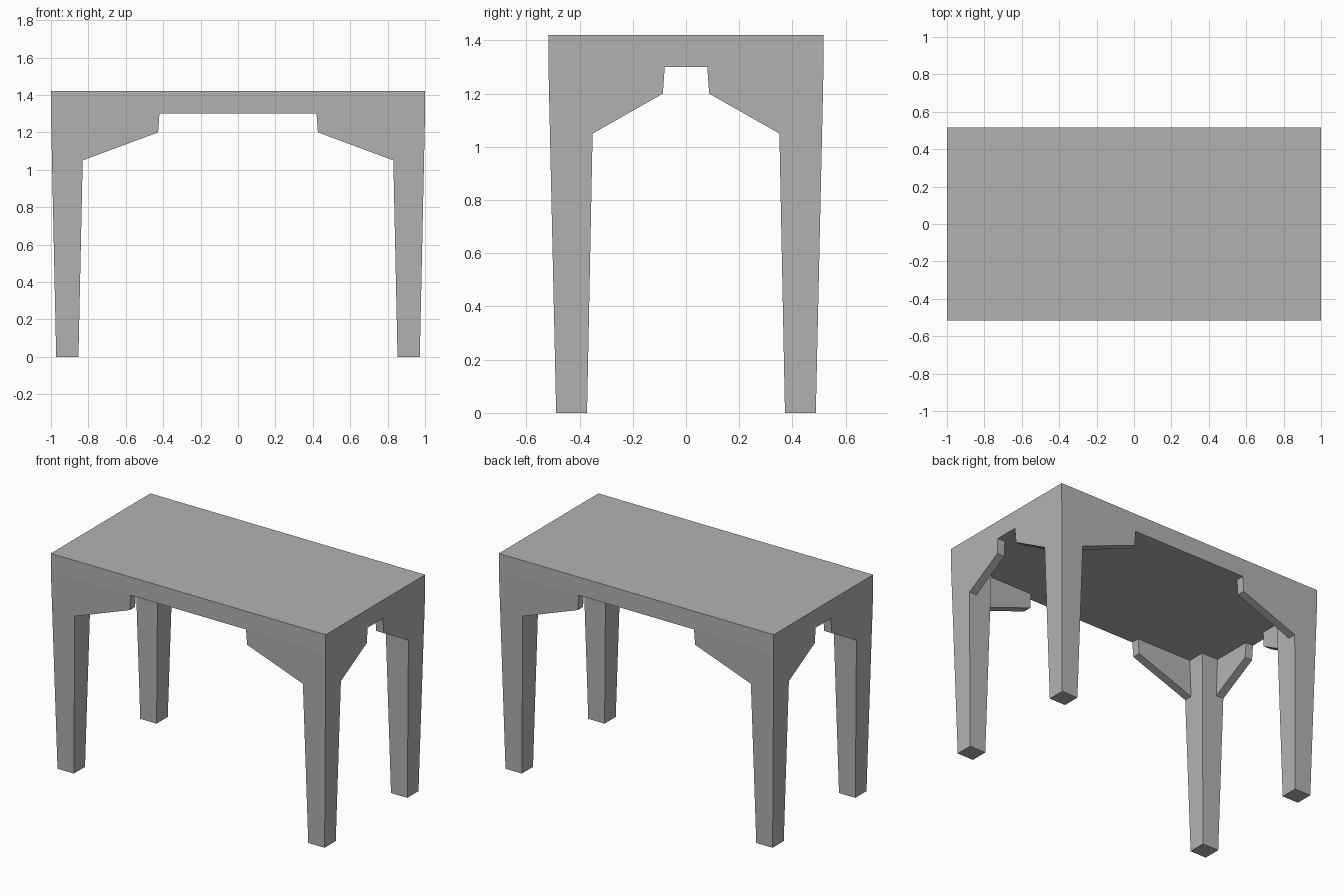
import bpy
import bmesh

HALF_X, HALF_Y = 1.0, 0.517      # table top half sizes
TOP, UNDER = 1.42, 1.30          # table top upper and lower heights
KNEE, TIP = 1.05, 1.20           # brace heights at the leg and at its free end
FOOT_X, FOOT_Y = (0.853, 0.972), (0.372, 0.488)
HEAD_X, HEAD_Y = (0.825, HALF_X), (0.346, HALF_Y)
THICK = 0.055                    # brace thickness

cube = bpy.data.objects.get("Cube")
if cube:
    bpy.data.objects.remove(cube, do_unlink=True)

grey = bpy.data.materials.new("plain_grey")
grey.use_nodes = True
colour = (0.45, 0.45, 0.45, 1)
grey.diffuse_color = colour
grey.node_tree.nodes["Principled BSDF"].inputs["Base Color"].default_value = colour


def prism(name, loop_a, loop_b):
    """Solid joining two matching loops of points."""
    bm = bmesh.new()
    a = [bm.verts.new(p) for p in loop_a]
    b = [bm.verts.new(p) for p in loop_b]
    bm.faces.new(a)
    bm.faces.new(b)
    for i in range(len(a)):
        j = (i + 1) % len(a)
        bm.faces.new((a[i], a[j], b[j], b[i]))
    bmesh.ops.recalc_face_normals(bm, faces=bm.faces)
    mesh = bpy.data.meshes.new(name)
    bm.to_mesh(mesh)
    bm.free()
    mesh.materials.append(grey)
    obj = bpy.data.objects.new(name, mesh)
    bpy.context.collection.objects.link(obj)
    return obj


def rect(xs, ys, z):
    return [(xs[0], ys[0], z), (xs[1], ys[0], z), (xs[1], ys[1], z), (xs[0], ys[1], z)]


def taper(foot, head, z):
    """Position on a leg side that leans from foot to head."""
    return foot + (head - foot) * z / UNDER


def brace_profile(foot, head, reach):
    """Side outline of a brace as (distance from centre, height)."""
    return [(taper(foot, head, KNEE), KNEE), (reach + 0.007, TIP), (reach, UNDER), (head, UNDER)]


# Table top
prism("table_top", rect((-HALF_X, HALF_X), (-HALF_Y, HALF_Y), UNDER),
      rect((-HALF_X, HALF_X), (-HALF_Y, HALF_Y), TOP))

long_side = brace_profile(FOOT_X[0], HEAD_X[0], 0.42)
short_side = brace_profile(FOOT_Y[0], HEAD_Y[0], 0.08)

for sx, side in ((1, "left"), (-1, "right")):
    for sy, end in ((-1, "front"), (1, "back")):
        def place(points):
            return [(x * sx, y * sy, z) for x, y, z in points]

        # Tapered leg
        prism(f"{end}_{side}_leg", place(rect(FOOT_X, FOOT_Y, 0)),
              place(rect(HEAD_X, HEAD_Y, UNDER)))

        # Brace under the long edge, flush with the leg's outer face
        prism(f"{end}_{side}_long_brace",
              *[place([(d, taper(FOOT_Y[1], HEAD_Y[1], z) - t, z) for d, z in long_side])
                for t in (0, THICK)])

        # Brace under the short edge
        prism(f"{end}_{side}_short_brace",
              *[place([(taper(FOOT_X[1], HEAD_X[1], z) - t, d, z) for d, z in short_side])
                for t in (0, THICK)])
